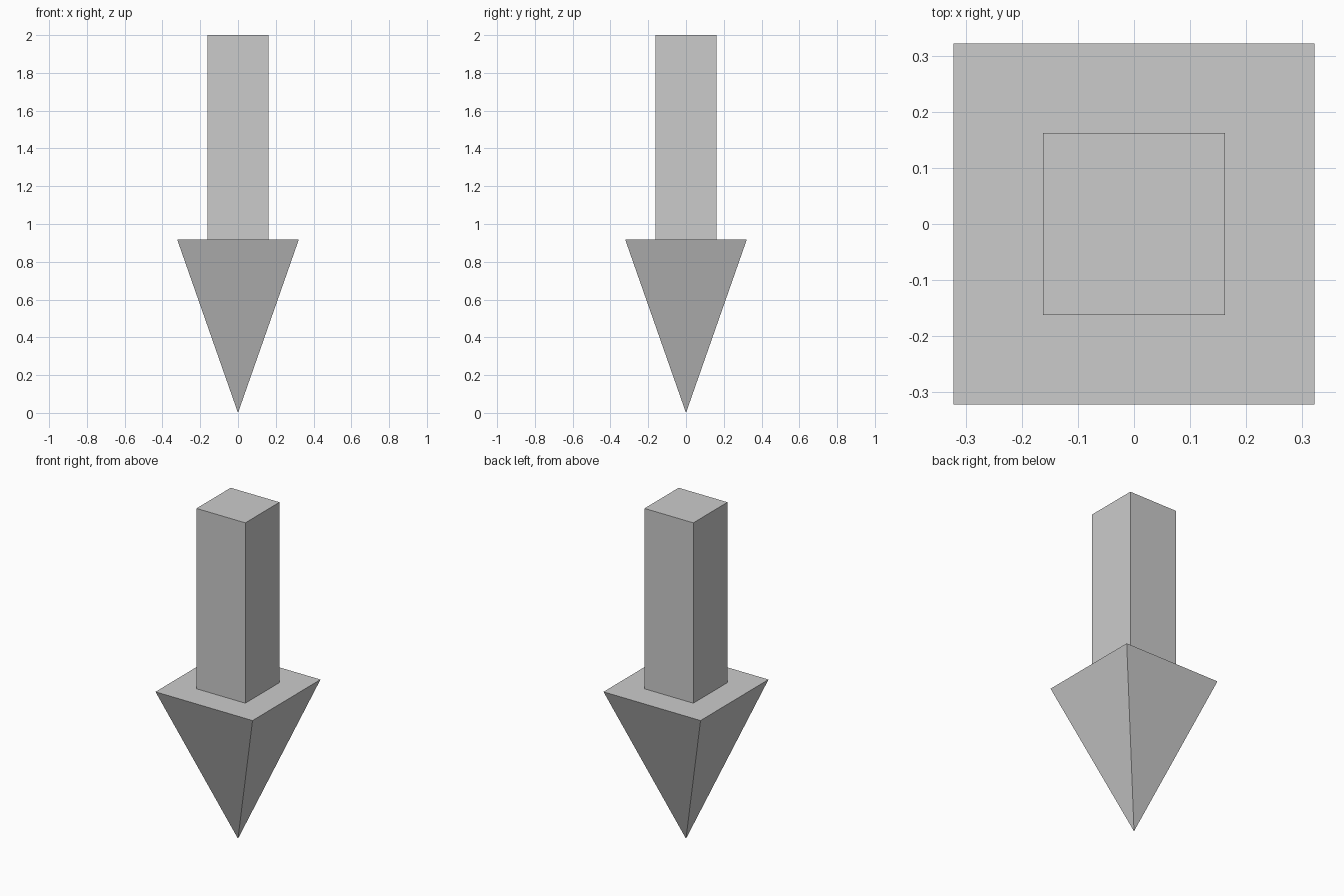
import bpy
from math import pi, sqrt

if "Cube" in bpy.data.objects:
    bpy.data.objects.remove(bpy.data.objects["Cube"])

HEAD_HALF, SHAFT_HALF = 0.322, 0.162
HEAD_TOP, TOP = 0.918, 2.0

# Arrow head: four-sided pyramid pointing down
bpy.ops.mesh.primitive_cone_add(
    vertices=4, radius1=0, radius2=HEAD_HALF * sqrt(2), depth=HEAD_TOP,
    location=(0, 0, HEAD_TOP / 2), rotation=(0, 0, pi / 4))
bpy.context.object.name = "arrow_head"

# Shaft: square post standing on the head
bpy.ops.mesh.primitive_cube_add(size=1, location=(0, 0, (HEAD_TOP + TOP) / 2))
shaft = bpy.context.object
shaft.name = "arrow_shaft"
shaft.scale = (2 * SHAFT_HALF, 2 * SHAFT_HALF, TOP - HEAD_TOP)
